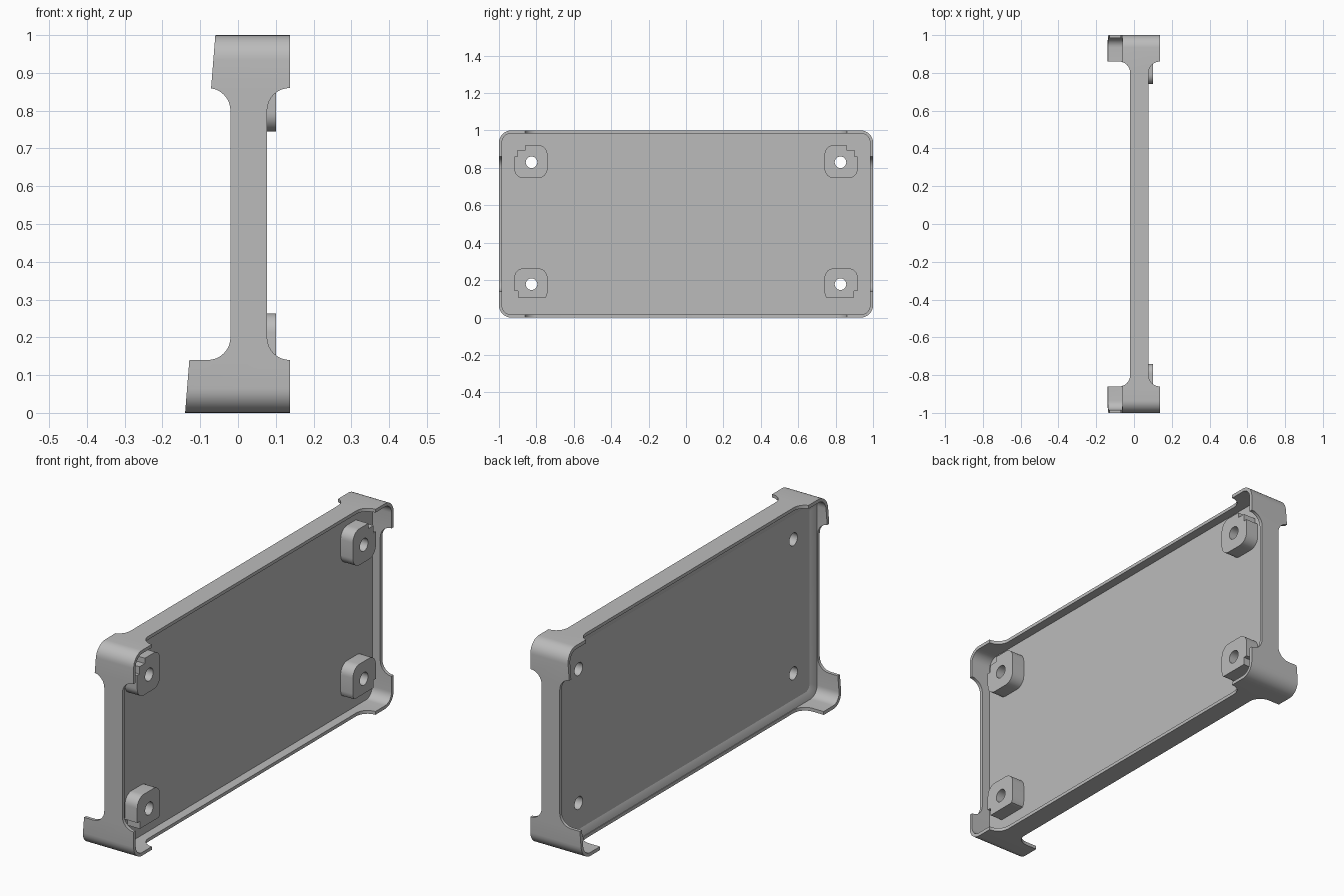
import bpy, bmesh, math
from mathutils import Vector

cube = bpy.data.objects.get("Cube")
if cube:
    bpy.data.objects.remove(cube)

grey = bpy.data.materials.new("plain_grey")
grey.use_nodes = True
grey.diffuse_color = (0.5, 0.5, 0.5, 1)
grey.node_tree.nodes["Principled BSDF"].inputs["Base Color"].default_value = (0.5, 0.5, 0.5, 1)


def rounded(a0, a1, b0, b1, r, steps=8):
    """Outline of a rounded rectangle, counter-clockwise."""
    pts = []
    centres = [(a1 - r, b1 - r), (a0 + r, b1 - r), (a0 + r, b0 + r), (a1 - r, b0 + r)]
    for q, (a, b) in enumerate(centres):
        for i in range(steps + 1):
            t = math.pi / 2 * (q + i / steps)
            pts.append((a + r * math.cos(t), b + r * math.sin(t)))
    return pts


def finish(bm, name, helper=False):
    bmesh.ops.recalc_face_normals(bm, faces=bm.faces)
    me = bpy.data.meshes.new(name)
    bm.to_mesh(me)
    bm.free()
    me.materials.append(grey)
    ob = bpy.data.objects.new(name, me)
    bpy.context.collection.objects.link(ob)
    ob.hide_render = helper
    return ob


def prism(name, outline, axis, lo, hi, helper=False):
    """Extrude a 2D outline along x, y or z."""
    place = {"x": lambda a, b, h: (h, a, b),
             "y": lambda a, b, h: (a, h, b),
             "z": lambda a, b, h: (a, b, h)}[axis]
    bm = bmesh.new()
    face = bm.faces.new([bm.verts.new(place(a, b, lo)) for a, b in outline])
    ext = bmesh.ops.extrude_face_region(bm, geom=[face])
    new = [v for v in ext["geom"] if isinstance(v, bmesh.types.BMVert)]
    bmesh.ops.translate(bm, verts=new, vec=Vector(place(0, 0, hi - lo)))
    return finish(bm, name, helper)


def plan(inset):
    """Case outline in y and z at a given inset."""
    return rounded(-1 + inset, 1 - inset, inset, 1 - inset, max(0.065 - inset, 0.03))


def ring(name, section):
    """Sweep a closed (inset, x) section round the case outline."""
    bm = bmesh.new()
    loops = [[bm.verts.new((x, a, b)) for a, b in plan(i)] for i, x in section]
    n = len(loops[0])
    for k, loop in enumerate(loops):
        nxt = loops[(k + 1) % len(loops)]
        for j in range(n):
            m = (j + 1) % n
            bm.faces.new((loop[j], loop[m], nxt[m], nxt[j]))
    return finish(bm, name)


def cut(ob, cutters):
    """Subtract the cutters, apply, and remove them."""
    for c in cutters:
        mod = ob.modifiers.new("cut", "BOOLEAN")
        mod.operation = "DIFFERENCE"
        mod.solver = "EXACT"
        mod.object = c
    deps = bpy.context.evaluated_depsgraph_get()
    me = bpy.data.meshes.new_from_object(ob.evaluated_get(deps))
    ob.modifiers.clear()
    ob.data = me
    for c in cutters:
        bpy.data.objects.remove(c)


# Perimeter wall with tall corners
wall = ring("perimeter_wall", [(0, -0.15), (0, 0.138), (0.016, 0.138), (0.016, -0.15)])
cutters = []
for lo, hi in ((0.077, 0.4), (-0.4, -0.02)):
    cutters.append(prism("end_window_cutter", rounded(lo, hi, 0.14, 0.86, 0.06),
                         "y", -1.2, 1.2, True))
    cutters.append(prism("long_window_cutter", rounded(lo, hi, -0.86, 0.86, 0.06),
                         "z", -0.2, 1.2, True))
# Sloping rear plane
cutters.append(prism("rear_slope_cutter",
                     [(-0.156, -0.2), (-0.044, 1.2), (-0.5, 1.2), (-0.5, -0.2)],
                     "y", -1.2, 1.2, True))
cut(wall, cutters)

# Bevelled ledge round the rear of the panel
ledge = ring("rear_ledge", [(0.008, -0.017), (0.018, -0.017), (0.05, 0.0),
                            (0.05, 0.01), (0.008, 0.01)])

# Panel with four screw holes
HY, HZ = 0.826, (0.178, 0.83)


def hole_cutter(y, z):
    circle = [(y + 0.031 * math.cos(math.tau * i / 32),
               z + 0.031 * math.sin(math.tau * i / 32)) for i in range(32)]
    return prism("hole_cutter", circle, "x", -0.3, 0.3, True)


panel = prism("panel", plan(0.008), "x", 0.0, 0.034)
cut(panel, [hole_cutter(s * HY, z) for s in (-1, 1) for z in HZ])

# Screw bosses, rounded except for a stepped outer corner
parts = [wall, ledge, panel]
for side, sy in (("right", -1), ("left", 1)):
    for level, sz, z in (("lower", -1, HZ[0]), ("upper", 1, HZ[1])):
        body = rounded(-0.085, 0.092, -0.085, 0.092, 0.05)[9:]
        if sz > 0:
            step = [(0.092, 0.03), (0.074, 0.03), (0.074, 0.066), (0.033, 0.066), (0.033, 0.092)]
        else:
            body = [(a, min(b, 0.072)) for a, b in body]
            body = [p for i, p in enumerate(body) if p not in body[:i]]
            step = [(0.092, 0.035), (0.072, 0.035), (0.072, 0.072)]
        outline = [(sy * (HY + a), z + sz * b) for a, b in body + step]
        boss = prism(f"{level}_{side}_boss", outline, "x", 0.03, 0.1)
        cut(boss, [hole_cutter(sy * HY, z)])
        parts.append(boss)

# Smooth curves, sharp edges
bpy.ops.object.select_all(action="DESELECT")
for ob in parts:
    ob.select_set(True)
bpy.context.view_layer.objects.active = wall
bpy.ops.object.shade_smooth_by_angle(angle=math.radians(30))
